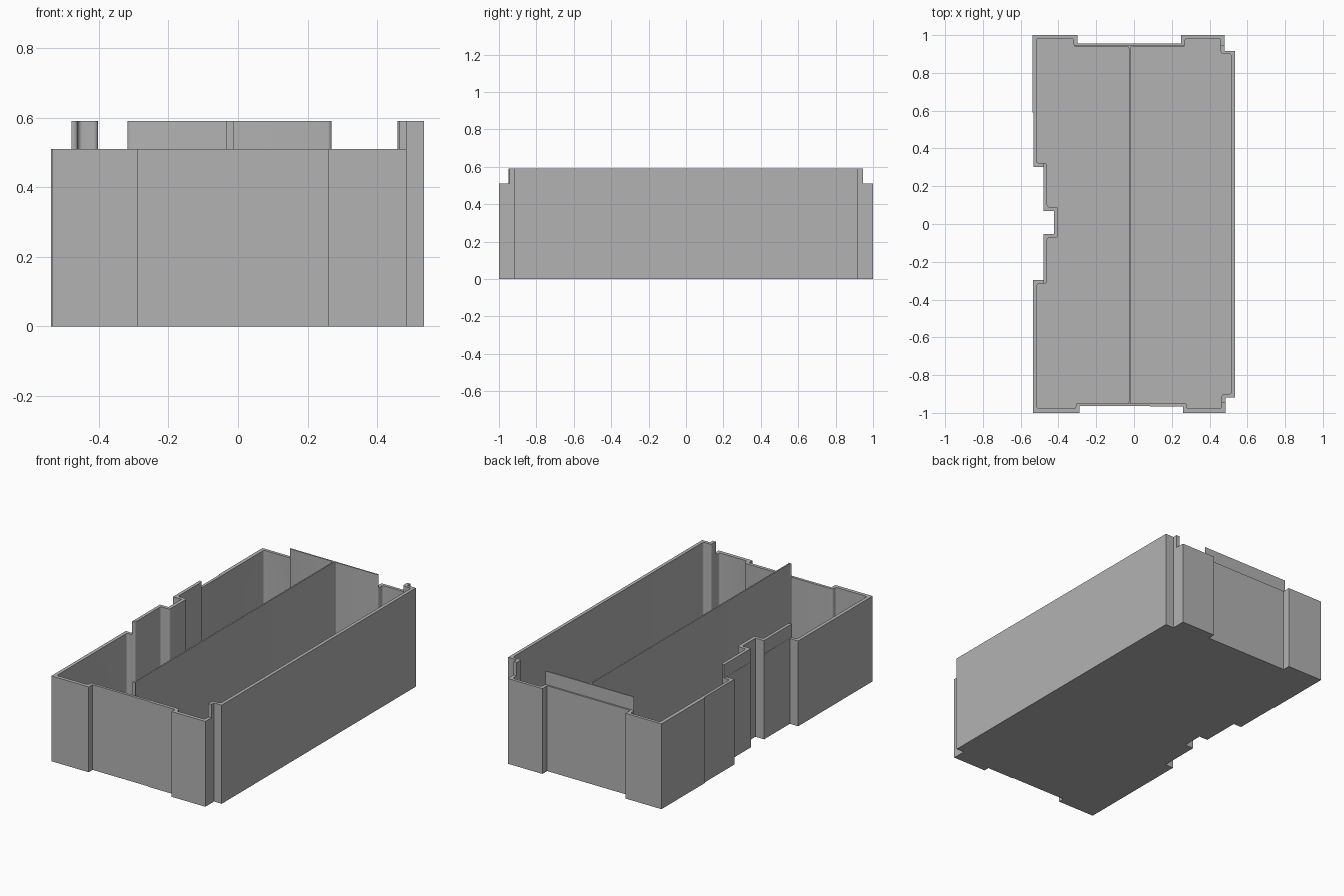
import bpy
import bmesh

if "Cube" in bpy.data.objects:
    bpy.data.objects.remove(bpy.data.objects["Cube"], do_unlink=True)

RIM, TOP, FLOOR = 0.51, 0.59, 0.02

grey = bpy.data.materials.new("plain grey")
grey.use_nodes = True
colour = (0.45, 0.45, 0.45, 1)
grey.diffuse_color = colour
grey.node_tree.nodes["Principled BSDF"].inputs["Base Color"].default_value = colour


def prism(name, outline, z0, z1, fillet=0):
    """Extrude a plan outline upwards, optionally rounding its vertical edges."""
    bm = bmesh.new()
    base = bm.faces.new([bm.verts.new((x, y, z0)) for x, y in outline])
    extruded = bmesh.ops.extrude_face_region(bm, geom=[base])["geom"]
    for v in extruded:
        if isinstance(v, bmesh.types.BMVert):
            v.co.z = z1
    if fillet:
        upright = [e for e in bm.edges
                   if abs(e.verts[0].co.z - e.verts[1].co.z) > 0.01]
        bmesh.ops.bevel(bm, geom=upright, offset=fillet, segments=4,
                        profile=0.5, affect='EDGES')
    bmesh.ops.recalc_face_normals(bm, faces=bm.faces)
    mesh = bpy.data.meshes.new(name)
    bm.to_mesh(mesh)
    bm.free()
    mesh.materials.append(grey)
    obj = bpy.data.objects.new(name, mesh)
    bpy.context.collection.objects.link(obj)
    return obj


def rectangle(x0, x1, y0, y1):
    return [(x0, y0), (x1, y0), (x1, y1), (x0, y1)]


def cut(body, cutter):
    """Subtract the cutter from the body and discard it."""
    cutter.hide_render = True
    mod = body.modifiers.new("cut", 'BOOLEAN')
    mod.operation = 'DIFFERENCE'
    mod.solver = 'EXACT'
    mod.object = cutter
    bpy.context.view_layer.objects.active = body
    bpy.ops.object.modifier_apply(modifier=mod.name)
    bpy.data.objects.remove(cutter, do_unlink=True)


# Plan of the outside of the tray, with recessed ends and stepped side notch
outer = [(-.535, -1), (-.288, -1), (-.288, -.963), (.085, -.963), (.085, -.967),
         (.26, -.967), (.26, -1), (.484, -1), (.484, -.918), (.535, -.918),
         (.535, .917), (.479, .917), (.479, 1), (.25, 1), (.25, .955),
         (-.3, .955), (-.3, 1), (-.538, 1), (-.538, .59), (-.533, .59),
         (-.533, .303), (-.48, .303), (-.48, .07), (-.423, .07),
         (-.423, -.053), (-.48, -.053), (-.48, -.296), (-.535, -.296)]

# Plan of the hollow, one wall thickness inside
inner = [(-.514, -.978), (-.308, -.978), (-.308, -.947), (.279, -.947),
         (.279, -.978), (.464, -.978), (.464, -.9), (.515, -.9),
         (.515, .901), (.459, .901), (.459, .982), (.27, .982), (.27, .937),
         (-.319, .937), (-.319, .982), (-.516, .982), (-.516, .323),
         (-.46, .323), (-.46, .09), (-.402, .09), (-.402, -.073),
         (-.46, -.073), (-.46, -.316), (-.514, -.316)]

# Tray shell
tray = prism("tray", outer, 0, TOP)
cut(tray, prism("hollow", inner, FLOOR, 1, fillet=0.013))

# Lowered rim on the front, back and right, leaving the raised lips
for name, area in (("front_step", rectangle(-1, 1, -1.2, -.944)),
                   ("back_step", rectangle(-1, 1, .945, 1.2)),
                   ("side_step", rectangle(-1, -.479, -1.2, 1.2))):
    cut(tray, prism(name, area, RIM, 1))

# Thin divider running the length, flared where it meets the end walls
X, THIN, FLARE = -.023, .004, .01
side = [(FLARE, -.949), (FLARE * .6, -.944), (THIN, -.936),
        (THIN, .926), (FLARE * .6, .934), (FLARE, .939)]
divider = prism("divider",
                [(X + w, y) for w, y in side]
                + [(X - w, y) for w, y in reversed(side)],
                FLOOR - .01, TOP)

# Smooth the fillets only
for obj in (tray, divider):
    bpy.ops.object.select_all(action='DESELECT')
    obj.select_set(True)
    bpy.context.view_layer.objects.active = obj
    bpy.ops.object.shade_smooth_by_angle(angle=0.6)
